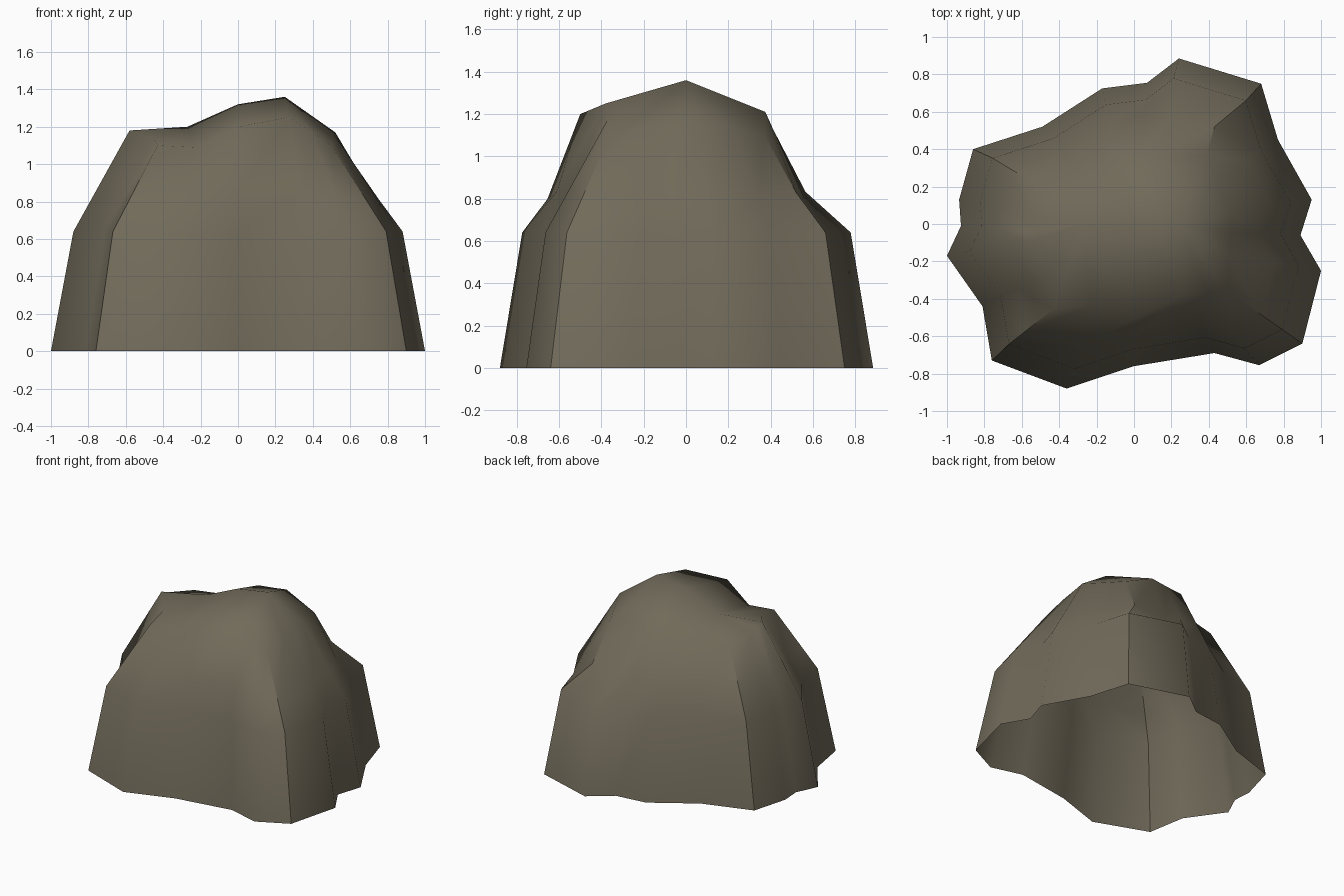
import bpy, bmesh, math
from mathutils import Vector

if "Cube" in bpy.data.objects:
    bpy.data.objects.remove(bpy.data.objects["Cube"])

# Footprint outline, counter-clockwise from the front-left corner, 5 steps per side
foot = [(-.76, -.73), (-.36, -.88), (0, -.76), (.43, -.69), (.67, -.755),
        (.90, -.64), (1, -.25), (.89, -.06), (.95, .13), (.77, .45),
        (.68, .75), (.24, .885), (.07, .755), (-.17, .725), (-.49, .52),
        (-.86, .40), (-.935, .13), (-.925, -.01), (-1, -.17), (-.81, -.44)]

# Uneven upper rim, matched step for step to the footprint
rim = [(-.43, -.455, 1.1), (-.23, -.435, 1.09), (0, -.5, 1.2), (.27, -.38, 1.25), (.39, -.37, 1.175),
       (.5, -.36, 1.1), (.51, -.17, 1.14), (.515, -.05, 1.155), (.52, .06, 1.17), (.45, .23, 1.13),
       (.39, .37, 1.1), (.15, .375, 1.21), (.03, .38, 1.19), (-.1, .39, 1.17), (-.29, .26, 1.1),
       (-.52, .21, 1.09), (-.56, .03, 1.135), (-.57, -.04, 1.155), (-.58, -.1, 1.18), (-.45, -.27, 1.13)]
ridge = [(-.27, 0, 1.2), (0, 0, 1.32), (.25, 0, 1.36)]

base = [Vector((x, y, 0)) for x, y in foot]
middle = [Vector((x * .88, y * .88, .64)) for x, y in foot]
top = [Vector(p) for p in rim]
shoulder = [m.lerp(t, .35) for m, t in zip(middle, top)]
# Ledge at the back-right corner
shoulder[10] = Vector((.43, .52, .83))
shoulder[11] = Vector((.2, .57, .78))

bm = bmesh.new()
rings = [[bm.verts.new(p) for p in ring] for ring in (base, middle, shoulder, top)]
crest = [bm.verts.new(p) for p in ridge]
n = len(foot)

# Walls (open underneath)
for lo, hi in zip(rings, rings[1:]):
    for i in range(n):
        j = (i + 1) % n
        bm.faces.new((lo[i], lo[j], hi[j], hi[i]))

# Cap joining the rim to the crest
def nearest(v):
    return 0 if v.co.x < -.15 else 1 if v.co.x < .14 else 2

for i in range(n):
    a, b = rings[3][i], rings[3][(i + 1) % n]
    ra, rb = nearest(a), nearest(b)
    bm.faces.new((a, b, crest[ra]))
    if ra != rb:
        bm.faces.new((b, crest[rb], crest[ra]))

# Smooth shading with sharp corners
for f in bm.faces:
    f.smooth = True
for e in bm.edges:
    e.smooth = e.calc_face_angle(0) < math.radians(47)
for lo, hi in zip(rings, rings[1:]):
    for i in range(0, n, 5):
        bm.edges.get((lo[i], hi[i])).smooth = False

mesh = bpy.data.meshes.new("rock")
bm.to_mesh(mesh)
bm.free()
rock = bpy.data.objects.new("rock", mesh)
bpy.context.collection.objects.link(rock)

stone = bpy.data.materials.new("brown_grey_stone")
stone.diffuse_color = (.165, .145, .102, 1)
stone.use_nodes = True
stone.node_tree.nodes["Principled BSDF"].inputs["Base Color"].default_value = stone.diffuse_color
mesh.materials.append(stone)
